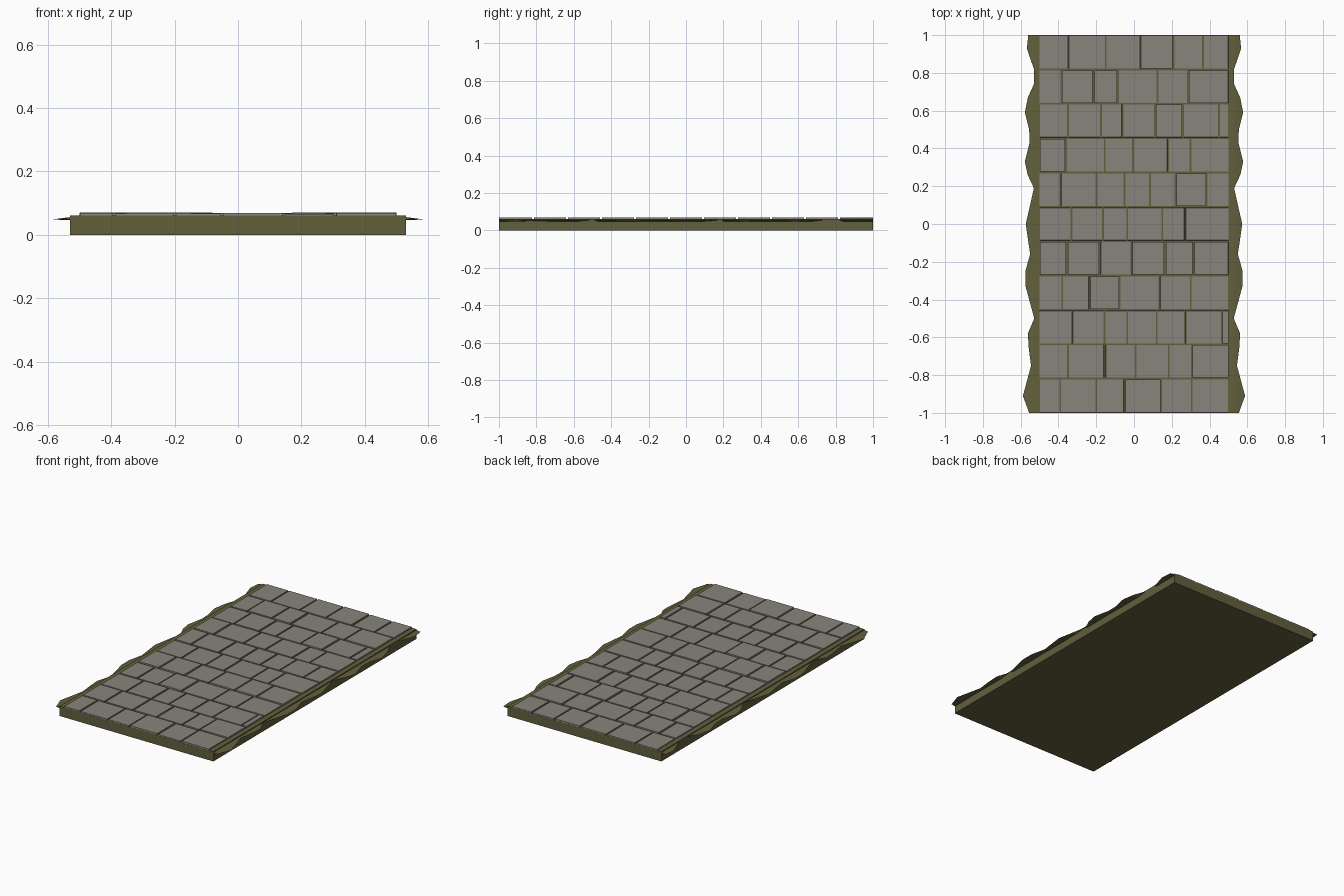
import bpy, bmesh, random

if "Cube" in bpy.data.objects:
    bpy.data.objects.remove(bpy.data.objects["Cube"])
random.seed(4)

def material(name, col):
    m = bpy.data.materials.new(name)
    m.diffuse_color = (*col, 1)
    m.use_nodes = True
    m.node_tree.nodes["Principled BSDF"].inputs["Base Color"].default_value = m.diffuse_color
    return m

STONE = material("grey_stone", (0.25, 0.235, 0.205))
MOSS = material("olive_moss", (0.122, 0.115, 0.046))

def finish(name, bm, mat):
    bmesh.ops.recalc_face_normals(bm, faces=bm.faces)
    me = bpy.data.meshes.new(name)
    bm.to_mesh(me)
    bm.free()
    me.materials.append(mat)
    ob = bpy.data.objects.new(name, me)
    bpy.context.collection.objects.link(ob)
    return ob

def add_block(bm, x0, x1, y0, y1, z0, z1, slope=0.0):
    lo = [bm.verts.new((x, y, z0)) for x, y in ((x0, y0), (x1, y0), (x1, y1), (x0, y1))]
    s = slope
    hi = [bm.verts.new((x, y, z1)) for x, y in
          ((x0 + s, y0 + s), (x1 - s, y0 + s), (x1 - s, y1 - s), (x0 + s, y1 - s))]
    bm.faces.new(lo[::-1])
    bm.faces.new(hi)
    for i in range(4):
        j = (i + 1) % 4
        bm.faces.new((lo[i], lo[j], hi[j], hi[i]))

# earth slab under the paving
bm = bmesh.new()
add_block(bm, -0.53, 0.53, -1, 1, 0, 0.061)
finish("path_base", bm, MOSS)

# paving stones: x positions of the joints in each row, back to front
ROWS = [
    (-.35, -.15, .03, .21, .365),
    (-.385, -.215, -.085, .125, .285),
    (-.35, -.175, -.06, .11, .26, .45),
    (-.36, -.155, -.005, .18, .30),
    (-.39, -.20, -.05, .085, .22, .385),
    (-.33, -.165, -.035, .15, .27),
    (-.355, -.18, -.015, .165, .315),
    (-.38, -.235, -.075, .135, .30),
    (-.33, -.155, -.035, .12, .27, .465),
    (-.35, -.155, .01, .185, .305),
    (-.39, -.20, -.05, .145, .305),
]
bm = bmesh.new()
pitch = 2 / len(ROWS)
for r, joints in enumerate(ROWS):
    y1 = 1 - r * pitch
    y0 = y1 - pitch
    back = 0 if r == 0 else 0.004
    front = 0 if r == len(ROWS) - 1 else 0.004
    xs = (-0.504, *joints, 0.504)
    for a, b in zip(xs, xs[1:]):
        g = random.uniform(0.003, 0.005)
        add_block(bm, a + g, b - g, y0 + front, y1 - back, 0.055,
                  random.uniform(0.066, 0.070), 0.001)
finish("paving_stones", bm, STONE)

# ragged moss fringe along the side: (y, outer x)
EDGE = [(1, .56), (.93, .567), (.82, .53), (.74, .53), (.67, .562), (.59, .578),
        (.5, .555), (.43, .553), (.33, .578), (.26, .563), (.19, .53), (.1, .55),
        (0, .573), (-.16, .55), (-.25, .575), (-.33, .574), (-.5, .528),
        (-.58, .562), (-.66, .557), (-.75, .545), (-.91, .588), (-1, .555)]
bm = bmesh.new()
rings = []
for y, x in EDGE:
    tip = 0.057 - (x - 0.52) * 0.13
    rings.append([bm.verts.new(p) for p in
                  ((0.52, y, 0.057), (x, y, tip), (0.52, y, 0.046))])
for a, b in zip(rings, rings[1:]):
    for i in range(3):
        j = (i + 1) % 3
        bm.faces.new((a[i], a[j], b[j], b[i]))
bm.faces.new(rings[0])
bm.faces.new(rings[-1][::-1])
fringe = finish("moss_fringe", bm, MOSS)
fringe.modifiers.new("both_sides", 'MIRROR').use_axis[0] = True
